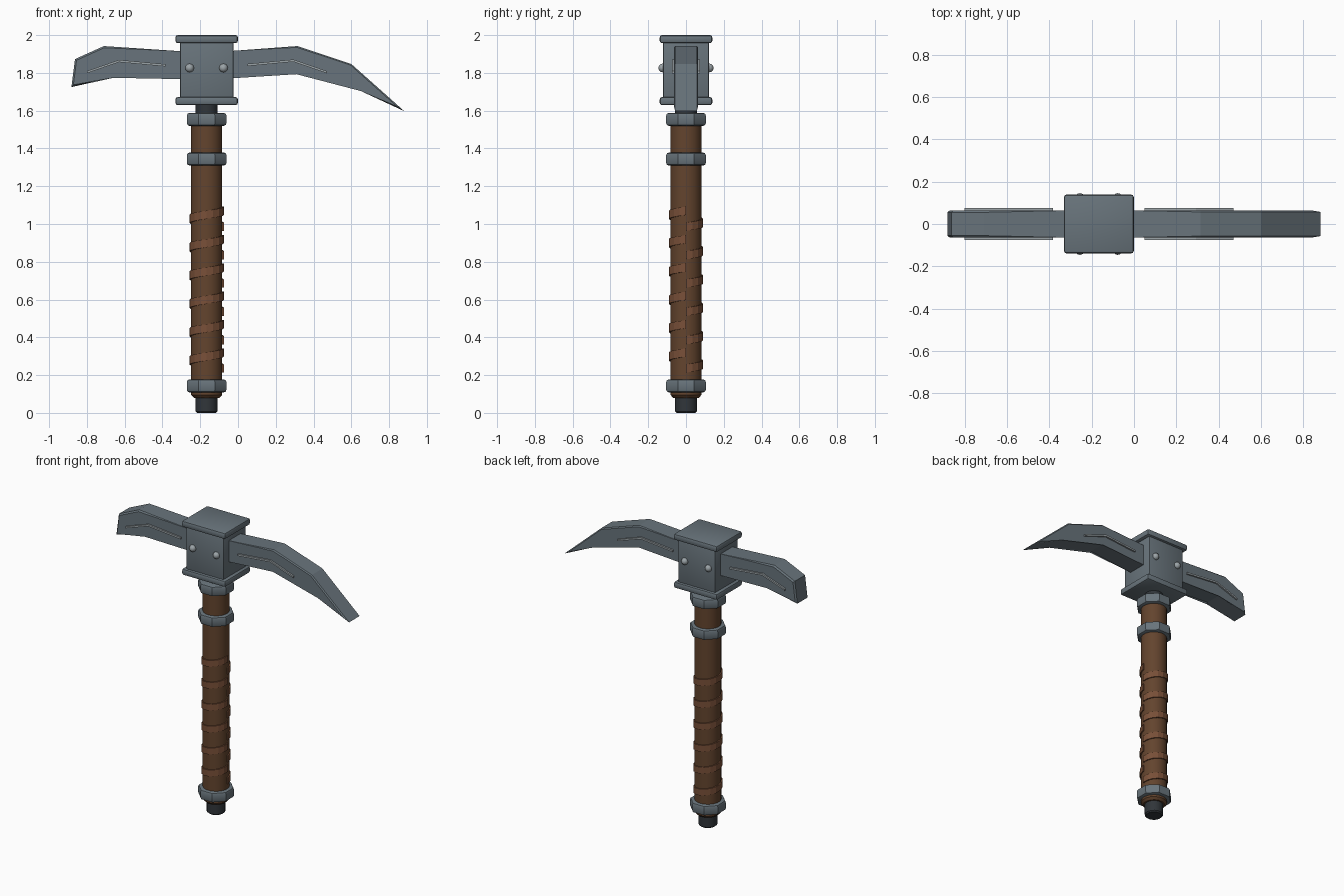
import bpy, bmesh
from math import pi, cos, sin, radians

if "Cube" in bpy.data.objects:
    bpy.data.objects.remove(bpy.data.objects["Cube"])

HX = -0.166  # handle axis


def material(name, rgb):
    m = bpy.data.materials.new(name)
    m.diffuse_color = (*rgb, 1)
    m.use_nodes = True
    m.node_tree.nodes["Principled BSDF"].inputs["Base Color"].default_value = m.diffuse_color
    return m


STEEL = material("steel", (0.14, 0.175, 0.2))
BRIGHT = material("bright_steel", (0.33, 0.37, 0.39))
DARK = material("dark_iron", (0.03, 0.036, 0.042))
WOOD = material("wood", (0.125, 0.058, 0.027))
WRAP = material("leather", (0.19, 0.08, 0.04))


def finish(bm, name, mat, smooth=None):
    bmesh.ops.recalc_face_normals(bm, faces=bm.faces)
    me = bpy.data.meshes.new(name)
    bm.to_mesh(me)
    bm.free()
    ob = bpy.data.objects.new(name, me)
    bpy.context.collection.objects.link(ob)
    me.materials.append(mat)
    if smooth:
        bpy.ops.object.select_all(action='DESELECT')
        bpy.context.view_layer.objects.active = ob
        ob.select_set(True)
        bpy.ops.object.shade_smooth_by_angle(angle=radians(smooth))
    return ob


def box(name, half_x, half_y, z0, z1, bevel):
    bm = bmesh.new()
    bmesh.ops.create_cube(bm, size=1)
    for v in bm.verts:
        v.co.x = HX + v.co.x * 2 * half_x
        v.co.y *= 2 * half_y
        v.co.z = (z0 + z1) / 2 + v.co.z * (z1 - z0)
    bmesh.ops.bevel(bm, geom=bm.edges[:], offset=bevel, segments=2, profile=0.5, affect='EDGES')
    finish(bm, name, STEEL, 35)


def lathe(name, profile, sides, mat, smooth):
    """Closed turned solid about the handle axis; radii measured to the flats."""
    bm = bmesh.new()
    k = 1 / cos(pi / sides)
    rings = []
    for r, z in profile:
        rings.append([bm.verts.new((HX + r * k * cos((i + .5) * 2 * pi / sides),
                                    r * k * sin((i + .5) * 2 * pi / sides), z)) for i in range(sides)])
    for a, b in zip(rings, rings[1:]):
        for i in range(sides):
            j = (i + 1) % sides
            bm.faces.new((a[i], a[j], b[j], b[i]))
    bm.faces.new(rings[0])
    bm.faces.new(rings[-1])
    finish(bm, name, mat, smooth)


def slab(name, pts, y0, y1, mat, bevel=0):
    """Extrude an x-z outline along y, optionally bevelling the rim of both sides."""
    bm = bmesh.new()
    a = [bm.verts.new((x, y0, z)) for x, z in pts]
    b = [bm.verts.new((x, y1, z)) for x, z in pts]
    n = len(pts)
    bm.faces.new(a)
    bm.faces.new(b[::-1])
    for i in range(n):
        bm.faces.new((a[i], b[i], b[(i + 1) % n], a[(i + 1) % n]))
    if bevel:
        rim = [e for e in bm.edges if abs(e.verts[0].co.y - e.verts[1].co.y) < 1e-5]
        bmesh.ops.bevel(bm, geom=rim, offset=bevel, segments=1, profile=0.5, affect='EDGES')
    finish(bm, name, mat)


# Handle core, wooden grip and metal collars
lathe("handle_core", [(.05, 0), (.058, .008), (.058, 1.66)], 16, DARK, 35)
lathe("wood_grip", [(.068, .08), (.082, .095), (.082, 1.57)], 16, WOOD, 35)
for n, z in enumerate((.143, 1.344, 1.554)):
    lathe(f"collar_{n}", [(.092, z - .034), (.101, z - .03), (.105, z - .02),
                          (.105, z + .02), (.101, z + .03), (.092, z + .034)], 8, STEEL, 30)

# Leather wrap: six separate single turns, rising counter-clockwise
for n in range(6):
    bm = bmesh.new()
    prev = None
    steps = 16
    for i in range(steps + 1):
        t = i / steps
        z = .235 + .15 * n + .085 * t
        c, s = cos(t * 2 * pi), sin(t * 2 * pi)
        ring = [bm.verts.new((HX + r * c, r * s, z + h)) for r, h in
                ((.076, -.022), (.091, -.022), (.091, .022), (.076, .022))]
        if prev:
            for j in range(4):
                k = (j + 1) % 4
                bm.faces.new((prev[j], prev[k], ring[k], ring[j]))
        if i in (0, steps):
            bm.faces.new(ring)
        prev = ring
    finish(bm, f"grip_wrap_{n}", WRAP)

# Head block with top and bottom plates
box("head_block", .141, .122, 1.645, 1.985, .006)
box("head_plate_top", .165, .139, 1.957, 2.0, .012)
box("head_plate_bottom", .165, .139, 1.629, 1.672, .012)

# Pick blade and adze blade
slab("pick_blade", [(-.1, 1.91), (-.024, 1.917), (.314, 1.942), (.6, 1.847), (.881, 1.597),
                    (.65, 1.704), (.31, 1.80), (-.024, 1.772), (-.1, 1.765)], -.064, .064, STEEL, .007)
slab("adze_blade", [(-.23, 1.91), (-.306, 1.915), (-.71, 1.942), (-.863, 1.873), (-.882, 1.725),
                    (-.66, 1.783), (-.306, 1.767), (-.23, 1.765)], -.064, .064, STEEL, .009)

# Raised trim strips and rivets on both faces
trims = {"pick": [(.05, 1.842), (.293, 1.865), (.47, 1.804)],
         "adze": [(-.80, 1.804), (-.63, 1.863), (-.383, 1.84)]}
for side, s in (("front", -1), ("back", 1)):
    for part, p in trims.items():
        outline = [(x, z + .006) for x, z in p] + [(x, z - .006) for x, z in reversed(p)]
        slab(f"{part}_trim_{side}", outline, s * .055, s * .075, BRIGHT)
    for n, x in enumerate((-.256, -.077)):
        bm = bmesh.new()
        bmesh.ops.create_uvsphere(bm, u_segments=12, v_segments=8, radius=.023)
        for v in bm.verts:
            v.co.x += x
            v.co.y += s * .123
            v.co.z += 1.826
        finish(bm, f"rivet_{side}_{n}", BRIGHT, 50)
